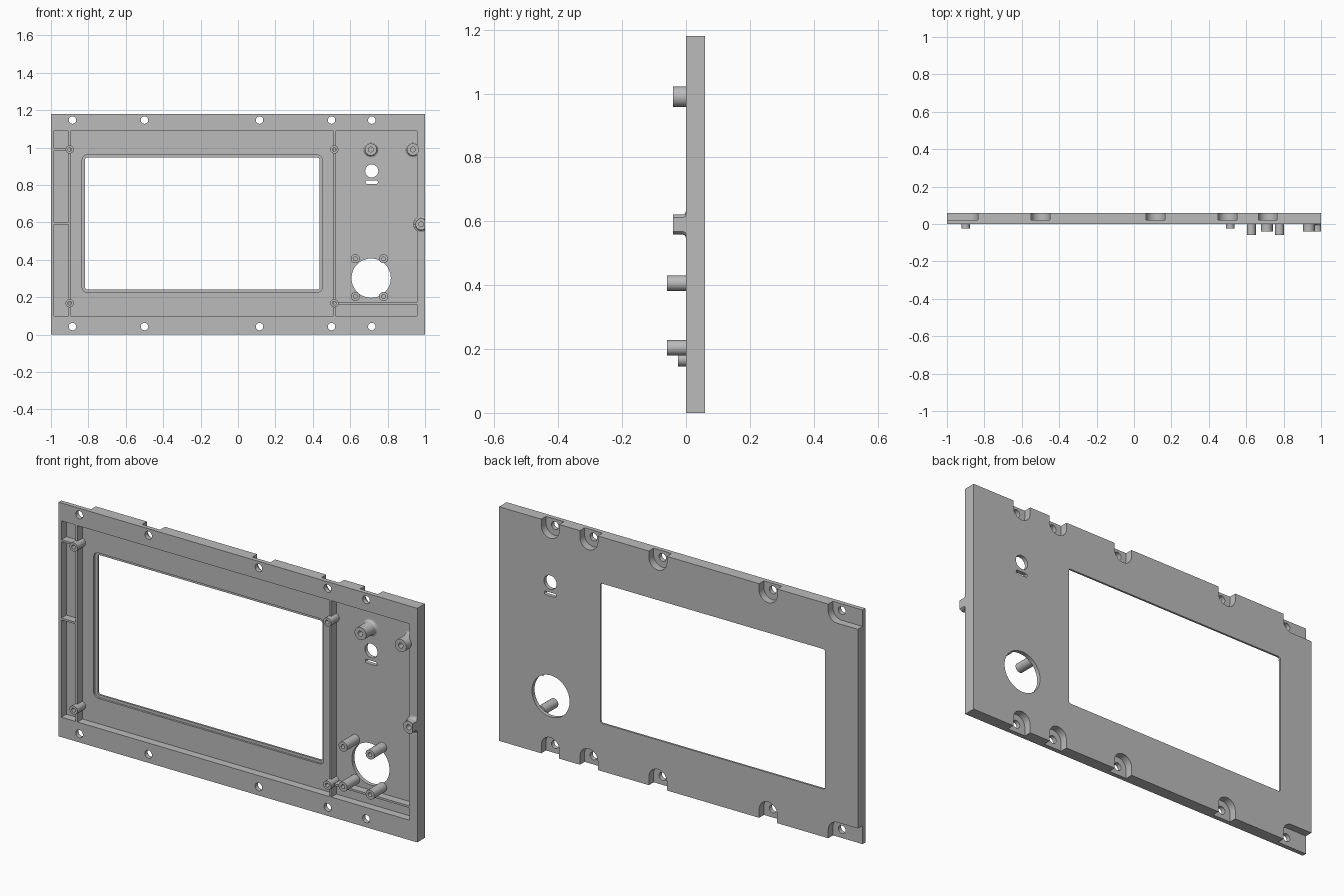
import bpy, bmesh, math

if "Cube" in bpy.data.objects:
    bpy.data.objects.remove(bpy.data.objects["Cube"], do_unlink=True)

GREY = (0.5, 0.5, 0.5, 1.0)
grey = bpy.data.materials.new("plain grey")
grey.use_nodes = True
grey.diffuse_color = GREY
grey.node_tree.nodes["Principled BSDF"].inputs["Base Color"].default_value = GREY

WIDTH, HEIGHT, BACK = 2.0, 1.18, 0.06
FLOOR = 0.04          # pocket floor, measured from the front face
LEDGE = 0.022         # front skin left behind by the screw notches


# ---- outlines in the x-z plane ----
def rect(x0, x1, z0, z1):
    return [(x0, z0), (x1, z0), (x1, z1), (x0, z1)]


def arc(x, z, r, start, end, n):
    angles = [math.radians(start + (end - start) * i / n) for i in range(n + 1)]
    return [(x + r * math.cos(a), z + r * math.sin(a)) for a in angles]


def circle(x, z, r, n=32):
    return arc(x, z, r, 0, 360, n)[:-1]


def rounded(x0, x1, z0, z1, r):
    corners = [(x1 - r, z1 - r), (x0 + r, z1 - r), (x0 + r, z0 + r), (x1 - r, z0 + r)]
    return [p for i, (x, z) in enumerate(corners)
            for p in arc(x, z, r, 90 * i, 90 * i + 90, 6)]


def notch(x, z, top, open_left):
    """Rounded slot that runs out over the top or bottom edge."""
    r, out = 0.05, HEIGHT + 0.1 if top else -0.1
    sign = -1 if top else 1
    if open_left:
        pts = arc(x, z, r, 0, sign * 90, 8) + [(-1.1, z + sign * r), (-1.1, out)]
    else:
        pts = arc(x, z, r, 0, sign * 180, 16) + [(x - r, out)]
    return pts + [(x + r, out)]


# ---- solids ----
def finish(name, bm):
    bmesh.ops.recalc_face_normals(bm, faces=bm.faces)
    mesh = bpy.data.meshes.new(name)
    bm.to_mesh(mesh)
    bm.free()
    mesh.materials.append(grey)
    obj = bpy.data.objects.new(name, mesh)
    bpy.context.collection.objects.link(obj)
    return obj


def prisms(name, parts):
    """Extrude each (outline, y0, y1) along y into one object."""
    bm = bmesh.new()
    for outline, y0, y1 in parts:
        face = bm.faces.new([bm.verts.new((x, y0, z)) for x, z in outline])
        made = bmesh.ops.extrude_face_region(bm, geom=[face])["geom"]
        verts = [v for v in made if isinstance(v, bmesh.types.BMVert)]
        bmesh.ops.translate(bm, verts=verts, vec=(0, y1 - y0, 0))
        if not face.is_valid or len(face.link_loops if hasattr(face, "link_loops") else []) < 0:
            continue
    return finish(name, bm)


def select_only(obj):
    bpy.ops.object.select_all(action='DESELECT')
    obj.select_set(True)
    bpy.context.view_layer.objects.active = obj


def cut(target, name, parts):
    cutter = prisms(name, parts)
    cutter.hide_render = True
    mod = target.modifiers.new(name, 'BOOLEAN')
    mod.operation, mod.solver, mod.object = 'DIFFERENCE', 'EXACT', cutter
    select_only(target)
    bpy.ops.object.modifier_apply(modifier=mod.name)
    bpy.data.objects.remove(cutter, do_unlink=True)


def smooth(obj):
    select_only(obj)
    bpy.ops.object.shade_smooth_by_angle(angle=math.radians(30))


def post(name, x, z, r, tip, bore, flare=0.0, base=FLOOR):
    """Hollow screw post along y, with an optional flared foot."""
    profile = [(0, base + 0.004), (r + flare, base + 0.004), (r + flare, base)]
    if flare:
        profile += [(r + flare * (1 - math.sin(a)), base - flare * (1 - math.cos(a)))
                    for a in (math.pi / 6, math.pi / 3, math.pi / 2)]
    profile += [(r, tip), (bore, tip), (bore, base - 0.01), (0, base - 0.01)]
    bm = bmesh.new()
    verts = [bm.verts.new((px, py, 0)) for px, py in profile]
    edges = [bm.edges.new(pair) for pair in zip(verts, verts[1:])]
    bmesh.ops.spin(bm, geom=verts + edges, cent=(0, 0, 0), axis=(0, 1, 0),
                   angle=math.tau, steps=24)
    bmesh.ops.remove_doubles(bm, verts=bm.verts, dist=0.0001)
    for v in bm.verts:          # trim flush with the right-hand edge of the plate
        v.co.x = min(v.co.x + x, WIDTH / 2)
        v.co.z += z
    smooth(finish(name, bm))


# ---- panel with pockets, the walls between pockets stay as ribs ----
panel = prisms("panel", [(rect(-1, 1, 0, HEIGHT), 0, BACK)])
LOW, HIGH = 0.10, 1.09
cells = [rect(-0.985, -0.905, LOW, 0.59), rect(-0.985, -0.905, 0.60, 0.985),
         rect(-0.985, -0.905, 0.995, HIGH), rect(-0.895, 0.51, LOW, HIGH),
         rect(0.52, 0.957, LOW, 0.162), rect(0.52, 0.957, 0.172, HIGH)]
cut(panel, "pockets", [(c, -0.1, FLOOR) for c in cells])

# ---- screw notches on the back and the ledge around the window ----
screw_x = [-0.885, -0.5, 0.115, 0.5, 0.715]
rows = [(1.147, True), (0.043, False)]
cut(panel, "notches", [(notch(x, z, top, x < -0.8), LEDGE, 0.2)
                       for x in screw_x for z, top in rows])
cut(panel, "window_ledge", [(rounded(-0.833, 0.45, 0.227, 0.96, 0.025), 0.01, 0.05)])

# ---- openings right through ----
openings = [circle(x, z, 0.02, 24) for x in screw_x for z, _ in rows]
openings += [rounded(-0.817, 0.435, 0.241, 0.946, 0.01),
             circle(0.712, 0.302, 0.105, 48), circle(0.715, 0.875, 0.035),
             rounded(0.682, 0.748, 0.806, 0.824, 0.008)]
cut(panel, "openings", [(o, -0.2, 0.3) for o in openings])
smooth(panel)

# ---- screw posts on the front ----
for side, x in (("right", -0.9), ("left", 0.515)):
    for level, z in (("lower", 0.168), ("upper", 0.99)):
        post(f"{level}_{side}_rib_post", x, z, 0.022, -0.025, 0.01)
for side, x in (("inner", 0.627), ("outer", 0.778)):
    for level, z in (("lower", 0.204), ("upper", 0.406)):
        post(f"{level}_{side}_dial_post", x, z, 0.024, -0.06, 0.01)
for name, x in (("upper_middle_post", 0.71), ("upper_corner_post", 0.935)):
    post(name, x, 0.99, 0.032, -0.04, 0.013, flare=0.012)
post("edge_post", 0.98, 0.59, 0.031, -0.04, 0.013, flare=0.012, base=0.0)
